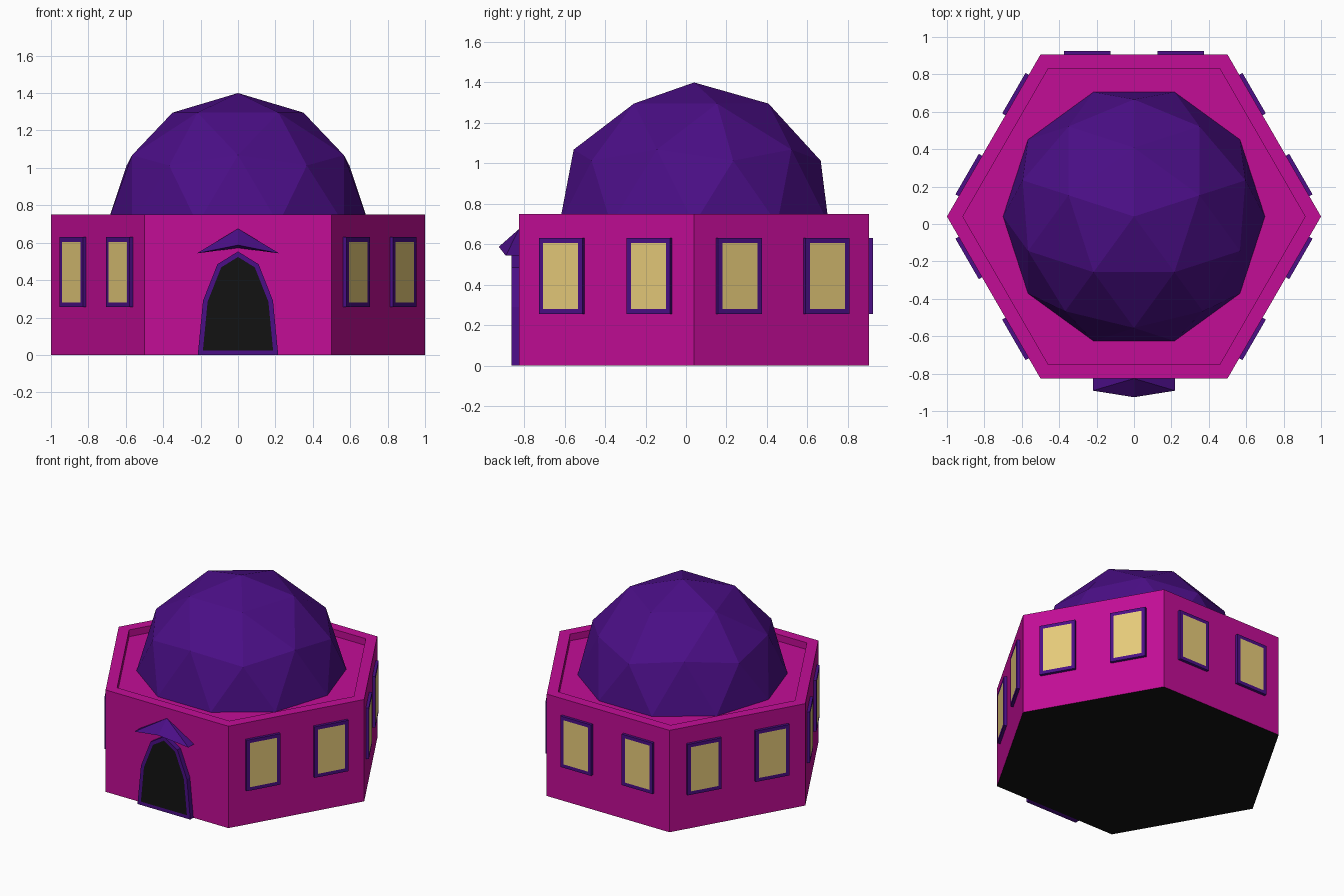
import bpy
import bmesh
from math import radians, sin, cos
from mathutils import Matrix, Vector

cube = bpy.data.objects.get("Cube")
if cube:
    bpy.data.objects.remove(cube, do_unlink=True)

APOTHEM = cos(radians(30))
CENTRE = Matrix.Translation((0, 0.04, 0))


def material(name, rgb):
    mat = bpy.data.materials.new(name)
    mat.use_nodes = True
    colour = (*rgb, 1)
    mat.diffuse_color = colour
    mat.node_tree.nodes["Principled BSDF"].inputs["Base Color"].default_value = colour
    return mat


magenta = material("magenta wall", (0.54, 0.004, 0.305))
purple = material("deep purple", (0.069, 0.0044, 0.238))
yellow = material("pale yellow", (0.80, 0.60, 0.195))
black = material("near black", (0.006, 0.006, 0.006))


def finish(name, bm, mats, matrix=CENTRE):
    bm.transform(matrix)
    mesh = bpy.data.meshes.new(name)
    bm.to_mesh(mesh)
    bm.free()
    for mat in mats:
        mesh.materials.append(mat)
    obj = bpy.data.objects.new(name, mesh)
    bpy.context.collection.objects.link(obj)
    return obj


def prism(points, offset):
    """Extrude a flat outline by an offset; return the mesh and its far face."""
    bm = bmesh.new()
    base = bm.faces.new([bm.verts.new(p) for p in points])
    result = bmesh.ops.extrude_face_region(bm, geom=[base], use_keep_orig=True)
    far = [g for g in result["geom"] if isinstance(g, bmesh.types.BMFace)][0]
    bmesh.ops.translate(bm, verts=far.verts, vec=offset)
    bmesh.ops.recalc_face_normals(bm, faces=bm.faces)
    return bm, far


def wall_panel(name, outline, depth, side, inner):
    """Framed panel standing proud of one of the six walls."""
    points = [(x, -APOTHEM, z) for x, z in outline]
    bm, front = prism(points, (0, -depth, 0))
    bmesh.ops.inset_region(bm, faces=[front], thickness=0.025, use_even_offset=True)
    front.material_index = 1
    turn = Matrix.Rotation(radians(60 * side), 4, "Z")
    return finish(name, bm, [purple, inner], CENTRE @ turn)


# Hexagonal building with a sunken roof behind a low parapet
corners = [(cos(radians(60 * i)), sin(radians(60 * i)), 0) for i in range(6)]
bm, top = prism(corners, (0, 0, 0.75))
bmesh.ops.inset_region(bm, faces=[top], thickness=0.0736, use_even_offset=True)
floor = bmesh.ops.extrude_discrete_faces(bm, faces=[top])["faces"][0]
bmesh.ops.translate(bm, verts=floor.verts, vec=(0, 0, -0.05))
bm.normal_update()
for face in bm.faces:
    if face.calc_center_median().z < 0.01:
        face.material_index = 1
finish("hexagonal_walls", bm, [magenta, black])

# Faceted dome
bm = bmesh.new()
bmesh.ops.create_icosphere(bm, subdivisions=2, radius=0.7)
lower = [v for v in bm.verts if v.co.z < -0.01]
bmesh.ops.delete(bm, geom=lower, context="VERTS")
turn = Matrix.Translation((0, 0, 0.7)) @ Matrix.Rotation(radians(90), 4, "Z")
finish("dome", bm, [purple], CENTRE @ turn)

# Two framed windows on every wall except the front
for side in range(1, 6):
    for label, x in (("left", 0.25), ("right", -0.25)):
        a, b, low, high = x - 0.125, x + 0.125, 0.255, 0.63
        outline = [(a, low), (b, low), (b, high), (a, high)]
        wall_panel(f"window_{side}_{label}", outline, 0.02, side, yellow)

# Pointed arch doorway
half = [(0.215, 0), (0.187, 0.29), (0.11, 0.485)]
arch = half + [(0, 0.553)] + [(-x, z) for x, z in reversed(half)]
wall_panel("doorway", arch, 0.036, 0, black)

# Small pitched canopy over the doorway
bm = bmesh.new()
apex, ridge, under = [bm.verts.new(p) for p in (
    (0, -APOTHEM, 0.675), (0, -APOTHEM - 0.1, 0.587), (0, -APOTHEM, 0.572))]
for s in (1, -1):
    tip = bm.verts.new((s * 0.22, -APOTHEM - 0.065, 0.543))
    root = bm.verts.new((s * 0.22, -APOTHEM, 0.543))
    for verts in ((apex, ridge, tip), (apex, tip, root), (ridge, under, tip),
                  (under, root, tip), (apex, root, under)):
        bm.faces.new(verts)
bmesh.ops.recalc_face_normals(bm, faces=bm.faces)
finish("door_canopy", bm, [purple])
